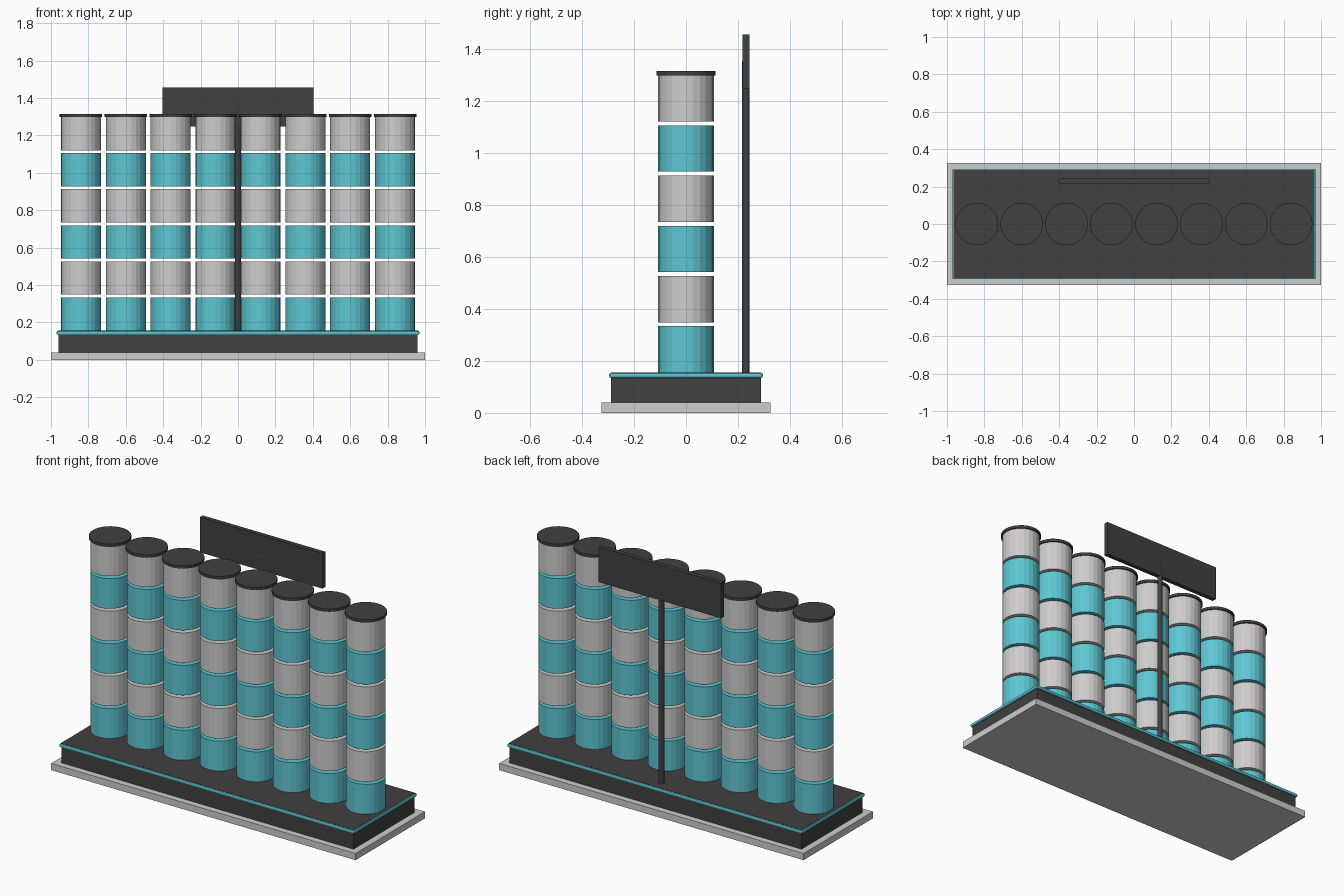
import bpy

if "Cube" in bpy.data.objects:
    bpy.data.objects.remove(bpy.data.objects["Cube"])


def material(name, rgb):
    m = bpy.data.materials.new(name)
    m.diffuse_color = (*rgb, 1)
    m.use_nodes = True
    m.node_tree.nodes["Principled BSDF"].inputs["Base Color"].default_value = m.diffuse_color
    return m


GREY = material("light_grey", (0.62, 0.61, 0.61))
TEAL = material("teal", (0.11, 0.57, 0.65))
DARK = material("charcoal", (0.052, 0.052, 0.052))


def finish(name, mat):
    ob = bpy.context.object
    ob.name = name
    ob.data.materials.append(mat)
    return ob


def box(name, mat, sx, sy, z0, z1, y=0.0, bevel=0.0):
    bpy.ops.mesh.primitive_cube_add(size=1, location=(0, y, (z0 + z1) / 2))
    ob = finish(name, mat)
    ob.scale = (sx, sy, z1 - z0)
    bpy.ops.object.transform_apply(location=False, rotation=False, scale=True)
    if bevel:
        b = ob.modifiers.new("bevel", 'BEVEL')
        b.width = bevel
        b.segments = 2
    return ob


def cylinder(name, mat, r, z0, z1, x=0.0, y=0.0, sides=24):
    bpy.ops.mesh.primitive_cylinder_add(vertices=sides, radius=r, depth=z1 - z0,
                                        location=(x, y, (z0 + z1) / 2))
    return finish(name, mat)


# stepped base with rounded teal trim and dark deck
box("base_plate", GREY, 2.0, 0.65, 0.0, 0.04)
box("plinth", DARK, 1.92, 0.575, 0.04, 0.136)
box("plinth_trim", TEAL, 1.94, 0.59, 0.134, 0.154, bevel=0.007)
box("deck", DARK, 1.925, 0.577, 0.15, 0.1555)

# eight columns of six separate drums, each with a cap
PITCH, HEIGHT = 0.193, 0.178
for i in range(8):
    x = -0.84 + 0.24 * i
    for k in range(6):
        z = 0.155 + PITCH * k
        cylinder(f"drum_{i}_{k}", GREY if k % 2 else TEAL, 0.107, z, z + HEIGHT, x)
    cylinder(f"column_cap_{i}", DARK, 0.114, 1.297, 1.314, x, sides=32)

# sign board on a rear post
cylinder("sign_post", DARK, 0.015, 0.15, 1.35, y=0.23, sides=12)
box("sign_board", DARK, 0.805, 0.027, 1.246, 1.455, y=0.231)
